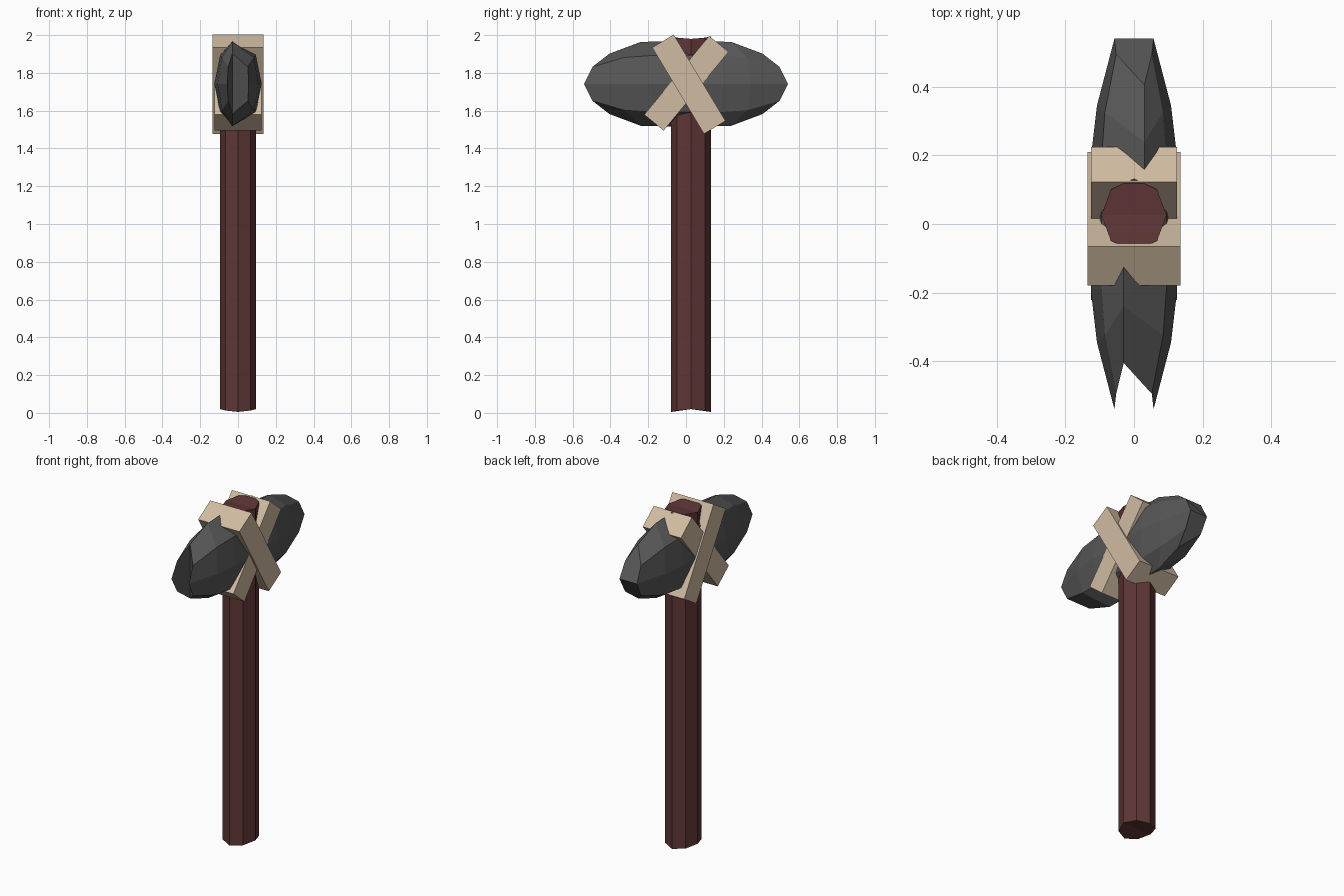
import bpy, bmesh, math
from mathutils import Matrix

if "Cube" in bpy.data.objects:
    bpy.data.objects.remove(bpy.data.objects["Cube"])


def material(name, rgb):
    m = bpy.data.materials.new(name)
    m.diffuse_color = (*rgb, 1)
    m.use_nodes = True
    m.node_tree.nodes["Principled BSDF"].inputs["Base Color"].default_value = m.diffuse_color
    return m


WOOD = material("dark red wood", (0.115, 0.037, 0.037))
STONE = material("grey stone", (0.095, 0.095, 0.095))
STRAP = material("tan binding", (0.63, 0.50, 0.36))


def finish(name, bm, mat):
    bmesh.ops.recalc_face_normals(bm, faces=bm.faces)
    me = bpy.data.meshes.new(name)
    bm.to_mesh(me)
    bm.free()
    me.materials.append(mat)
    ob = bpy.data.objects.new(name, me)
    bpy.context.collection.objects.link(ob)
    return ob


def bridge(bm, rings):
    for a, b in zip(rings, rings[1:]):
        for i in range(8):
            j = (i + 1) % 8
            bm.faces.new((a[i], a[j], b[j], b[i]))


# Handle: octagonal shaft with slightly bowed ends
bm = bmesh.new()
rings = []
for base, bow in ((0.02, -0.015), (1.98, 0.013)):
    ring = []
    for i in range(8):
        a = math.tau * i / 8
        ring.append(bm.verts.new((0.095 * math.cos(a), 0.026 + 0.106 * math.sin(a),
                                  base + bow * math.sin(a) ** 2)))
    rings.append(ring)
bridge(bm, rings)
for r in rings:
    bm.faces.new((r[0], r[1], r[2], r[3], r[4]))
    bm.faces.new((r[4], r[5], r[6], r[7], r[0]))
finish("handle", bm, WOOD)

# Stone head: each ring gives (x, y, z) for its side, diagonal and top points
HALF = [((0.057, 0.54, 0), (0.052, 0.495, 0.09), (0, 0.405, 0.16)),
        ((0.108, 0.345, 0), (0.085, 0.325, 0.14), (0, 0.24, 0.222)),
        ((0.125, 0.20, 0), (0.095, 0.18, 0.15), (0, 0.10, 0.225))]
bm = bmesh.new()
rings = []
for s, order in ((-1, HALF), (1, HALF[::-1])):
    for side, diag, top in order:
        ring = []
        for i in range(8):
            p = (side, diag, top, diag)[i % 4]
            a = math.tau * i / 8
            sx = round(math.cos(a) * 1.2)
            sz = round(math.sin(a) * 1.2)
            skew = 0.03 * s if i in (2, 6) else 0
            ring.append(bm.verts.new((p[0] * sx + skew, p[1] * s, 1.742 + p[2] * sz)))
        rings.append(ring)
bridge(bm, rings)
# front end is creased top to bottom, back end is a side to side ridge
for r, k in ((rings[0], 2), (rings[-1], 0)):
    for start in (k, k + 4):
        bm.faces.new([r[(start + n) % 8] for n in range(5)])
finish("stone_head", bm, STONE)

# Bindings: two crossed blocks around the head
for name, half_x, y, z, length, tilt in (
        ("binding_a", 0.135, 0.015, 1.74, 0.533, 31.0),
        ("binding_b", 0.125, 0.002, 1.745, 0.54, -39.5)):
    bm = bmesh.new()
    m = (Matrix.Translation((0, y, z)) @ Matrix.Rotation(math.radians(tilt), 4, 'X')
         @ Matrix.Diagonal((half_x * 2, 0.133, length, 1)))
    bmesh.ops.create_cube(bm, size=1, matrix=m)
    finish(name, bm, STRAP)
